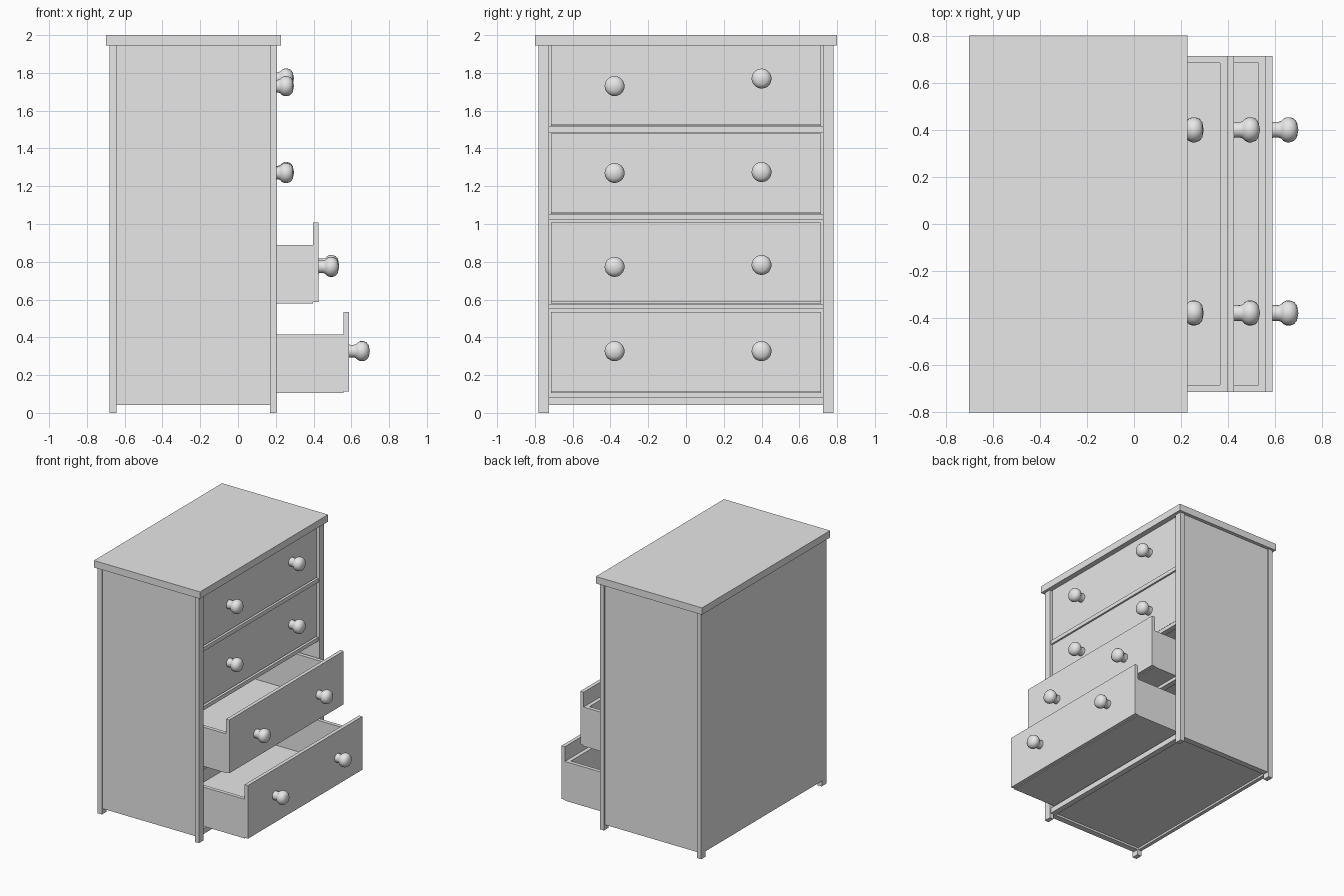
import bpy, bmesh, math
from mathutils import Matrix

if "Cube" in bpy.data.objects:
    bpy.data.objects.remove(bpy.data.objects["Cube"])

grey = bpy.data.materials.new("plain_grey")
grey.diffuse_color = (0.8, 0.8, 0.8, 1)
grey.use_nodes = True
grey.node_tree.nodes["Principled BSDF"].inputs["Base Color"].default_value = grey.diffuse_color


def finish(name, bm):
    bmesh.ops.recalc_face_normals(bm, faces=bm.faces)
    me = bpy.data.meshes.new(name)
    bm.to_mesh(me)
    bm.free()
    me.materials.append(grey)
    ob = bpy.data.objects.new(name, me)
    bpy.context.collection.objects.link(ob)
    return ob


def boxes(name, *spans):
    """One object from boxes given as (x0, x1, y0, y1, z0, z1)."""
    bm = bmesh.new()
    for x0, x1, y0, y1, z0, z1 in spans:
        m = Matrix.Translation(((x0 + x1) / 2, (y0 + y1) / 2, (z0 + z1) / 2))
        m = m @ Matrix.Diagonal((x1 - x0, y1 - y0, z1 - z0, 1))
        bmesh.ops.create_cube(bm, size=1, matrix=m)
    return finish(name, bm)


# Lathed knob: (distance from drawer face, radius)
KNOB = [(-0.004, 0.034), (0.025, 0.033), (0.037, 0.037), (0.046, 0.047),
        (0.060, 0.053), (0.075, 0.053), (0.092, 0.047), (0.104, 0.032), (0.110, 0.0)]


def knob(name, x, y, z, sides=20):
    bm = bmesh.new()
    rings = []
    for d, r in KNOB[:-1]:
        rings.append([bm.verts.new((x + d, y + r * math.cos(a), z + r * math.sin(a)))
                      for a in (2 * math.pi * i / sides for i in range(sides))])
    tip = bm.verts.new((x + KNOB[-1][0], y, z))
    for a, b in zip(rings, rings[1:]):
        for i in range(sides):
            j = (i + 1) % sides
            bm.faces.new((a[i], a[j], b[j], b[i]))
    for i in range(sides):
        bm.faces.new((rings[-1][i], rings[-1][(i + 1) % sides], tip))
    bm.faces.new(rings[0])
    ob = finish(name, bm)
    bpy.ops.object.select_all(action='DESELECT')
    ob.select_set(True)
    bpy.context.view_layer.objects.active = ob
    bpy.ops.object.shade_smooth_by_angle(angle=math.radians(40))


# Cabinet: top, legs, side panels, back and bottom
boxes("top_board", (-0.70, 0.228, -0.80, 0.80, 1.945, 2.0))
for side, s in (("left", -1), ("right", 1)):
    y0, y1 = sorted((s * 0.725, s * 0.782))
    boxes(side + "_back_leg", (-0.68, -0.643, y0, y1, 0, 1.945))
    boxes(side + "_front_leg", (0.17, 0.205, y0, y1, 0, 1.945))
    y0, y1 = sorted((s * 0.725, s * 0.772))
    boxes(side + "_side_panel", (-0.643, 0.17, y0, y1, 0.042, 1.945))
boxes("back_panel", (-0.68, -0.65, -0.725, 0.725, 0.042, 1.945))
boxes("bottom_panel", (-0.65, 0.17, -0.725, 0.725, 0.058, 0.082))

# Front rails between the drawers
for i, (z0, z1) in enumerate(((0.042, 0.085), (0.55, 0.576), (1.02, 1.05), (1.485, 1.516))):
    boxes(f"front_rail_{i + 1}", (0.15, 0.195, -0.725, 0.725, z0, z1))

# Drawers, bottom to top: box floor height, front face x, knob heights
DRAWERS = [(0.106, 0.588, 0.327, 0.327), (0.580, 0.425, 0.773, 0.783),
           (1.053, 0.186, 1.270, 1.275), (1.518, 0.186, 1.730, 1.770)]
W, T, DEPTH, HIGH = 0.714, 0.03, 0.80, 0.31
for n, (z, x, za, zb) in enumerate(DRAWERS, 1):
    front = x - 0.029
    back = front - DEPTH
    top = z + HIGH
    boxes(f"drawer_box_{n}",
          (back, front, -W, W, z, z + 0.015),
          (back, front, -W, -W + T, z + 0.015, top),
          (back, front, W - T, W, z + 0.015, top),
          (back, back + T, -W + T, W - T, z + 0.015, top),
          (front - T, front, -W + T, W - T, z + 0.015, top))
    boxes(f"drawer_front_{n}", (front, x, -W, W, z + 0.006, z + 0.427))
    knob(f"drawer_knob_{n}_left", x, -0.378, za)
    knob(f"drawer_knob_{n}_right", x, 0.400, zb)
